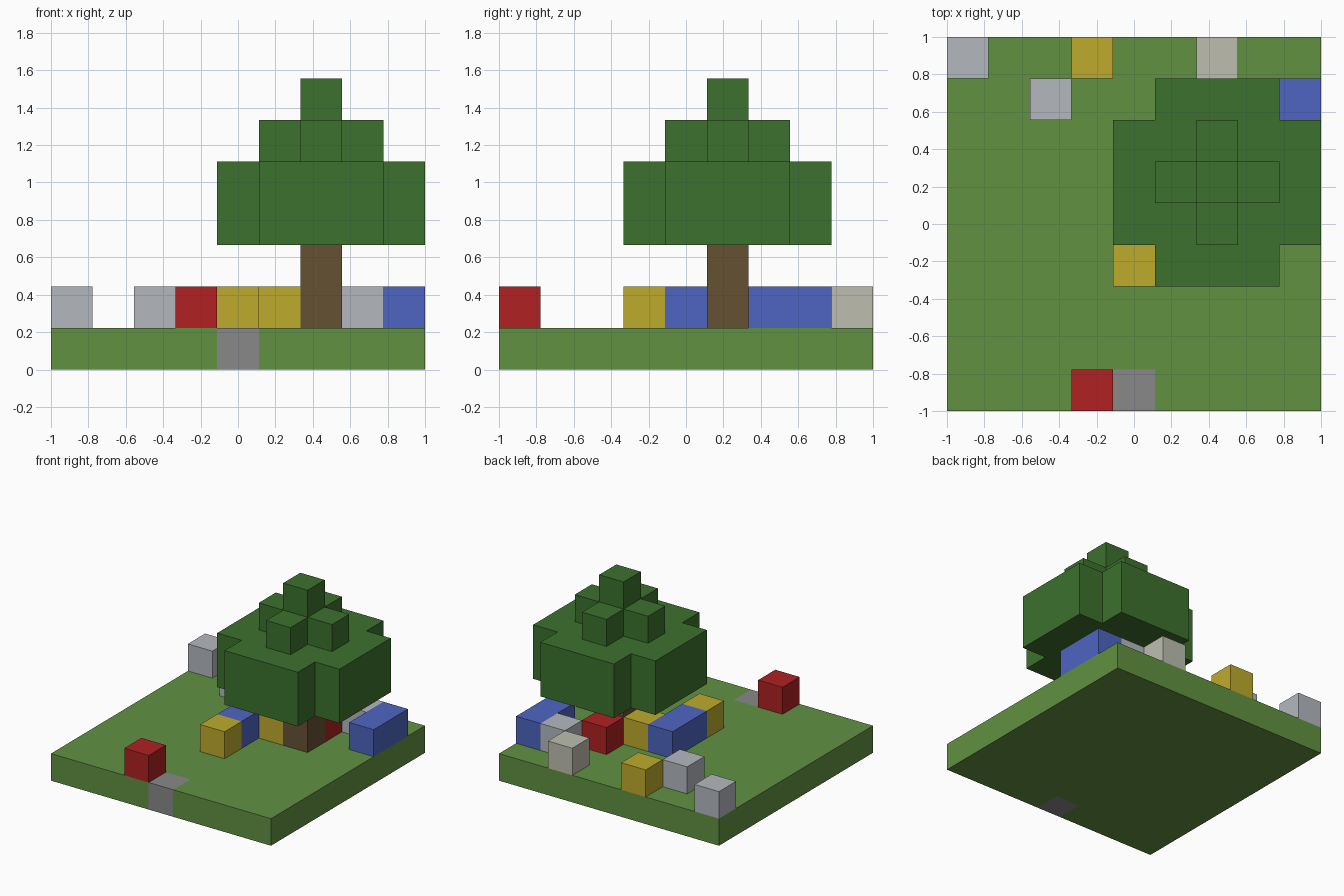
import bpy
import bmesh

cube = bpy.data.objects.get("Cube")
if cube:
    bpy.data.objects.remove(cube, do_unlink=True)

CELLS = 9
U = 2 / CELLS  # edge of one block


def linear(c):
    c /= 255
    return c / 12.92 if c <= 0.04045 else ((c + 0.055) / 1.055) ** 2.4


def material(name, r, g, b):
    mat = bpy.data.materials.new(name)
    mat.use_nodes = True
    color = (linear(r), linear(g), linear(b), 1)
    mat.diffuse_color = color
    bsdf = mat.node_tree.nodes["Principled BSDF"]
    bsdf.inputs["Base Color"].default_value = color
    bsdf.inputs["Roughness"].default_value = 1
    return mat


grass = material("grass_green", 98, 145, 66)
leaf = material("leaf_green", 60, 113, 46)
bark = material("bark_brown", 102, 81, 52)
stone = material("stone_grey", 137, 137, 137)
red = material("flower_red", 176, 33, 34)
yellow = material("flower_yellow", 190, 171, 45)
blue = material("flower_blue", 78, 101, 193)
silver = material("flower_silver", 180, 184, 190)
cream = material("flower_cream", 190, 191, 175)


def prism(name, outline, low, high, mat):
    """Extrude an outline, given in block units, between two levels."""
    bm = bmesh.new()
    verts = [bm.verts.new((x * U - 1, y * U - 1, low * U)) for x, y in outline]
    base = bm.faces.new(verts)
    grown = bmesh.ops.extrude_face_region(bm, geom=[base], use_keep_orig=True)
    top = [v for v in grown["geom"] if isinstance(v, bmesh.types.BMVert)]
    bmesh.ops.translate(bm, verts=top, vec=(0, 0, (high - low) * U))
    bmesh.ops.recalc_face_normals(bm, faces=bm.faces)
    mesh = bpy.data.meshes.new(name)
    bm.to_mesh(mesh)
    bm.free()
    mesh.materials.append(mat)
    obj = bpy.data.objects.new(name, mesh)
    bpy.context.collection.objects.link(obj)
    return obj


def rect(x, y, w=1, d=1):
    return [(x, y), (x + w, y), (x + w, y + d), (x, y + d)]


def notched_square(cx, cy, half):
    """Square with one block missing at each corner."""
    inner = half - 1
    points = []
    corner = [(half, inner), (inner, inner), (inner, half)]
    for _ in range(4):
        points += [(cx + x, cy + y) for x, y in corner]
        corner = [(-y, x) for x, y in corner]
    return points


# Ground slab with a gap in the front edge for the stone
ground = [(0, 0), (4, 0), (4, 1), (5, 1), (5, 0),
          (CELLS, 0), (CELLS, CELLS), (0, CELLS)]
prism("ground", ground, 0, 1, grass)
prism("path_stone", rect(4, 0), 0, 1, stone)

# Tree
prism("trunk", rect(6, 5), 1, 3, bark)
prism("canopy_lower", notched_square(6.5, 5.5, 2.5), 3, 5, leaf)
prism("canopy_upper", notched_square(6.5, 5.5, 1.5), 5, 6, leaf)
prism("canopy_tip", rect(6, 5), 6, 7, leaf)

# Flower blocks standing on the grass
flowers = [
    ("red_flower", red, [(3, 0), (6, 6)]),
    ("yellow_flower", yellow, [(4, 3), (5, 5), (3, 8)]),
    ("silver_flower", silver, [(0, 8), (2, 7), (7, 7)]),
    ("cream_flower", cream, [(6, 8)]),
]
for name, mat, cells in flowers:
    for n, (x, y) in enumerate(cells, 1):
        prism(f"{name}_{n}", rect(x, y), 1, 2, mat)

# Blue flowers grow in rows two blocks long
for n, (x, y) in enumerate([(4, 4), (8, 6)], 1):
    prism(f"blue_flower_row_{n}", rect(x, y, 1, 2), 1, 2, blue)
